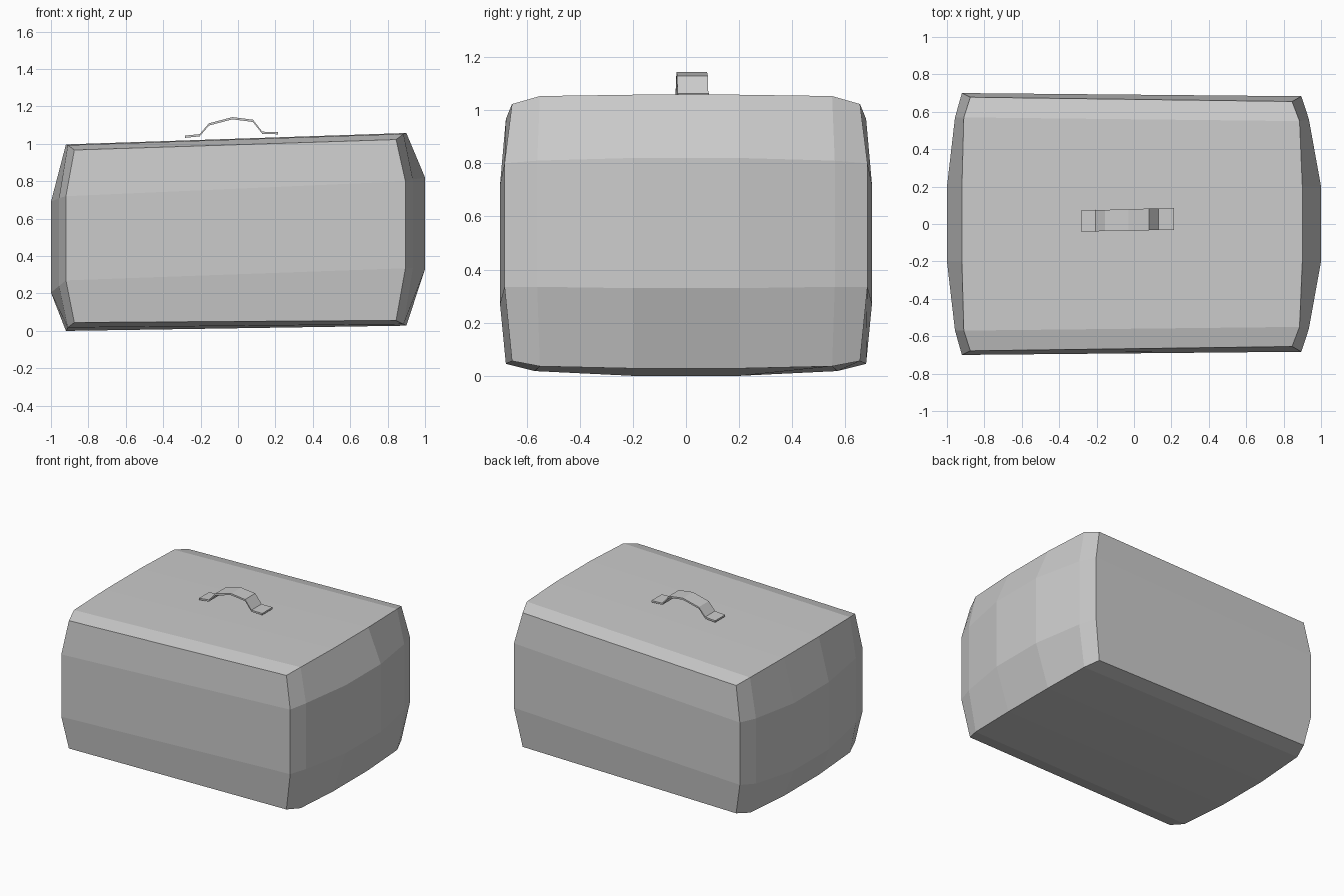
import bpy, bmesh

if "Cube" in bpy.data.objects:
    bpy.data.objects.remove(bpy.data.objects["Cube"])


def finish(name, bm):
    bmesh.ops.recalc_face_normals(bm, faces=bm.faces)
    mesh = bpy.data.meshes.new(name)
    bm.to_mesh(mesh)
    bm.free()
    obj = bpy.data.objects.new(name, mesh)
    bpy.context.collection.objects.link(obj)


def end_grid(bm, columns):
    """Mirrored 6 x 4 end cap; columns run from the corner to the middle."""
    left = [[bm.verts.new((x, -y, z)) for x, y, z in c] for c in columns]
    right = [[bm.verts.new((x, y, z)) for x, y, z in c] for c in columns]
    grid = left + right[::-1]
    for a, b in zip(grid, grid[1:]):
        for j in range(3):
            bm.faces.new((a[j], a[j + 1], b[j + 1], b[j]))
    return ([c[0] for c in grid] + grid[-1][1:3]
            + [c[3] for c in grid[::-1]] + grid[0][2:0:-1])


# Bulging box: two domed ends joined by straight strips
bm = bmesh.new()
ring_a = end_grid(bm, [
    [(-.875, .678, .045), (-.92, .70, .27), (-.92, .70, .72), (-.875, .678, .967)],
    [(-.91, .57, .018), (-.957, .57, .24), (-.957, .57, .71), (-.91, .57, .993)],
    [(-.92, .20, .0), (-1, .20, .205), (-1, .20, .69), (-.92, .20, .997)]])
ring_b = end_grid(bm, [
    [(.845, .655, .056), (.895, .683, .335), (.895, .683, .80), (.845, .655, 1.023)],
    [(.885, .55, .036), (.935, .56, .335), (.935, .56, .81), (.885, .55, 1.053)],
    [(.90, .20, .028), (1, .20, .33), (1, .20, .82), (.90, .20, 1.058)]])
n = len(ring_a)
for i in range(n):
    k = (i + 1) % n
    bm.faces.new((ring_a[i], ring_a[k], ring_b[k], ring_b[i]))
finish("box_body", bm)

# Bent strap handle: x, z path with a small thickness, slightly skewed in y
path = [(-.283, 1.037), (-.205, 1.045), (-.155, 1.103), (-.03, 1.136),
        (.08, 1.122), (.13, 1.058), (.215, 1.056)]
bm = bmesh.new()
rings = []
for x, z in path:
    y0 = -.035 + .02 * x
    y1 = .08 + .03 * x
    section = [(y0, z - .005), (y1, z - .005), (y1, z + .007), (y0, z + .007)]
    rings.append([bm.verts.new((x, y, h)) for y, h in section])
for a, b in zip(rings, rings[1:]):
    for i in range(4):
        k = (i + 1) % 4
        bm.faces.new((a[i], a[k], b[k], b[i]))
bm.faces.new(rings[0])
bm.faces.new(rings[-1])
finish("handle", bm)
